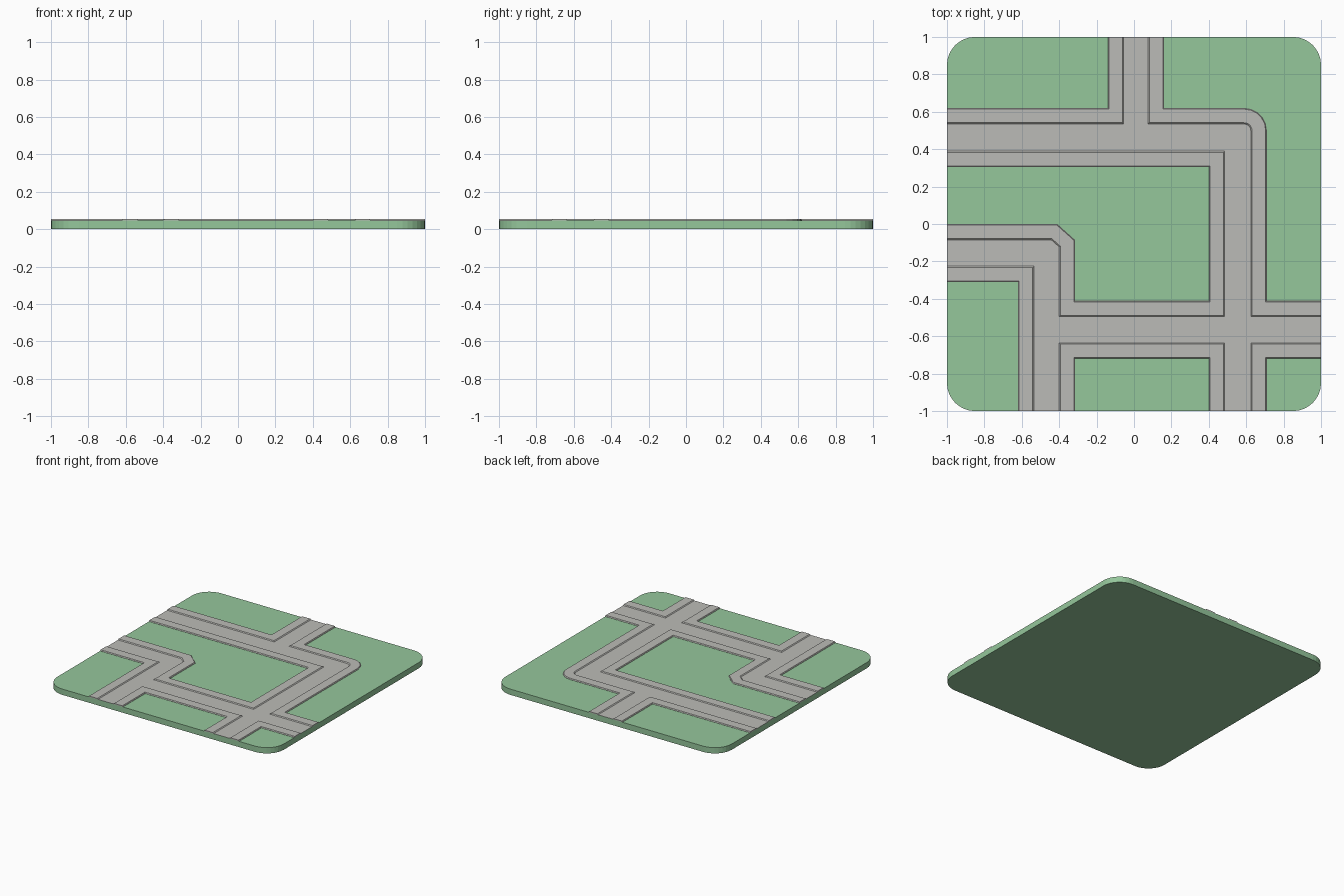
import bpy, bmesh, math
from mathutils import Vector

if "Cube" in bpy.data.objects:
    bpy.data.objects.remove(bpy.data.objects["Cube"])

BASE_Z, ROAD_Z, CURB_Z = 0.046, 0.048, 0.054


def material(name, rgb):
    m = bpy.data.materials.new(name)
    m.diffuse_color = (*rgb, 1)
    m.use_nodes = True
    m.node_tree.nodes["Principled BSDF"].inputs["Base Color"].default_value = m.diffuse_color
    return m


green = material("grass green", (0.30, 0.57, 0.33))
grey = material("road grey", (0.50, 0.50, 0.475))


def finish(bm, name, mat):
    bmesh.ops.recalc_face_normals(bm, faces=bm.faces)
    me = bpy.data.meshes.new(name)
    bm.to_mesh(me)
    bm.free()
    me.materials.append(mat)
    ob = bpy.data.objects.new(name, me)
    bpy.context.collection.objects.link(ob)
    return ob


def arc(cx, cy, r, a0, a1, n):
    return [(cx + r * math.cos(math.radians(a0 + (a1 - a0) * i / n)),
             cy + r * math.sin(math.radians(a0 + (a1 - a0) * i / n))) for i in range(n + 1)]


def plate(name, outline, z0, z1, mat):
    bm = bmesh.new()
    f = bm.faces.new([bm.verts.new((x, y, z0)) for x, y in outline])
    ext = bmesh.ops.extrude_face_region(bm, geom=[f], use_keep_orig=True)
    for v in ext["geom"]:
        if isinstance(v, bmesh.types.BMVert):
            v.co.z = z1
    bmesh.ops.recalc_face_normals(bm, faces=bm.faces)
    bmesh.ops.triangulate(bm, faces=[f for f in bm.faces if len(f.verts) > 4])
    return finish(bm, name, mat)


def offset(path, d):
    """Shift an open path to its right by d with mitred corners."""
    pts = [Vector(p) for p in path]
    dirs = [(b - a).normalized() for a, b in zip(pts, pts[1:])]
    norms = [Vector((t.y, -t.x)) for t in dirs]
    out = []
    for i, p in enumerate(pts):
        n0, n1 = norms[max(i - 1, 0)], norms[min(i, len(norms) - 1)]
        out.append(p + (n0 + n1) * (d / (1 + n0.dot(n1))))
    return out


def curb(name, path):
    profile = [(0, BASE_Z - 0.001), (0.006, CURB_Z), (0.078, CURB_Z), (0.088, BASE_Z - 0.001)]
    bm = bmesh.new()
    rows = [[bm.verts.new((p.x, p.y, z)) for p in offset(path, d)] for d, z in profile]
    for k in range(4):
        a, b = rows[k], rows[(k + 1) % 4]
        for i in range(len(path) - 1):
            bm.faces.new((a[i], a[i + 1], b[i + 1], b[i]))
    for end in (0, -1):
        bm.faces.new([r[end] for r in rows])
    return finish(bm, name, grey)


# grass slab with rounded corners
r = 0.15
slab = []
for sx, sy, a in ((1, 1, 0), (-1, 1, 90), (-1, -1, 180), (1, -1, 270)):
    slab += arc(sx * (1 - r), sy * (1 - r), r, a, a + 90, 8)
plate("grass_base", slab, 0, BASE_Z, green)

# borders between grass and road, clockwise, road on the right of each
borders = {
    "north_west": [(-1, .62), (-.14, .62), (-.14, 1)],
    "north_east": [(.16, 1), (.16, .62)] + arc(.59, .50, .12, 90, 0, 5) + [(.71, -.41), (1, -.41)],
    "south_east": [(1, -.72), (.71, -.72), (.71, -1)],
    "south": [(.4, -1), (.4, -.72), (-.315, -.72), (-.315, -1)],
    "south_west": [(-.62, -1), (-.62, -.31), (-1, -.31)],
    "middle": [(-1, 0), (-.41, 0), (-.315, -.085), (-.315, -.41), (.4, -.41), (.4, .305), (-1, .305)],
}

# the borders chained together enclose the whole road
plate("road_surface", [p for path in borders.values() for p in path], BASE_Z, ROAD_Z, grey)

# raised pavement along every border
for key, path in borders.items():
    curb("pavement_" + key, path)
